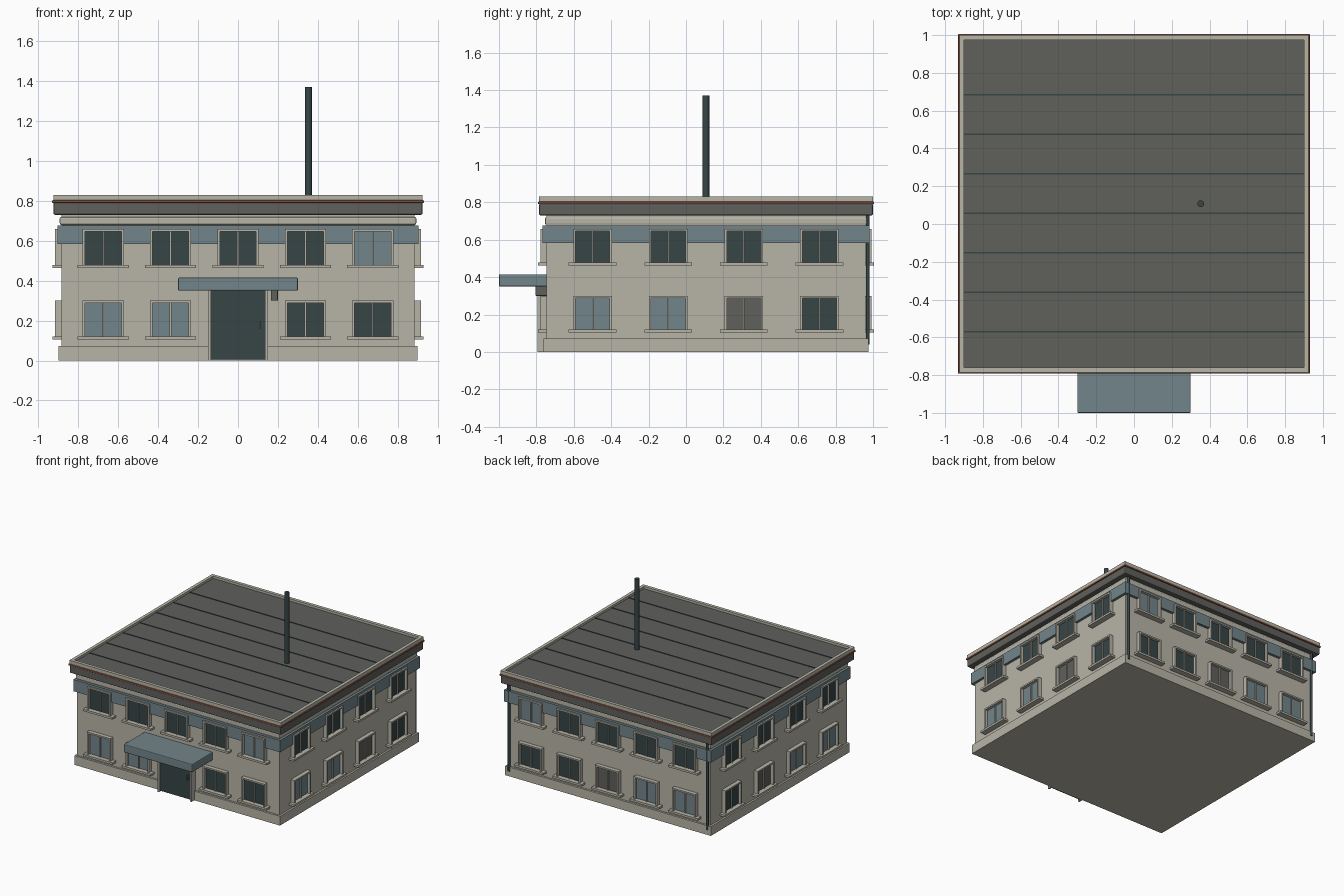
import bpy, bmesh, math
from mathutils import Matrix, Vector

if "Cube" in bpy.data.objects:
    bpy.data.objects.remove(bpy.data.objects["Cube"])

CY = 0.107            # the building body is set back behind the canopy
HX, HY = 0.885, 0.853  # half width and half depth of the walls


def mat(name, r, g, b):
    m = bpy.data.materials.new(name)
    m.diffuse_color = (r, g, b, 1)
    m.use_nodes = True
    m.node_tree.nodes["Principled BSDF"].inputs["Base Color"].default_value = m.diffuse_color
    return m


STONE = mat("warm stone", 0.478, 0.462, 0.39)
BLUE = mat("slate blue", 0.17, 0.235, 0.255)
DARK = mat("dark teal", 0.038, 0.06, 0.062)
GREY = mat("roof grey", 0.115, 0.118, 0.107)
RED = mat("rust red", 0.235, 0.085, 0.055)


def build(name, material, boxes, bevel=0):
    """One object from boxes (x0, x1, y0, y1, z0, z1, matrix)."""
    bm = bmesh.new()
    for x0, x1, y0, y1, z0, z1, M in boxes:
        T = Matrix.Translation(((x0 + x1) / 2, (y0 + y1) / 2, (z0 + z1) / 2))
        S = Matrix.Diagonal((x1 - x0, y1 - y0, z1 - z0, 1))
        bmesh.ops.create_cube(bm, size=1, matrix=M @ T @ S)
    me = bpy.data.meshes.new(name)
    bm.to_mesh(me)
    bm.free()
    me.materials.append(material)
    ob = bpy.data.objects.new(name, me)
    bpy.context.collection.objects.link(ob)
    if bevel:
        mod = ob.modifiers.new("bevel", 'BEVEL')
        mod.width, mod.segments = bevel, 2
    return ob


BODY = Matrix.Translation((0, CY, 0))
WORLD = Matrix.Identity(4)


def slab(grow, z0, z1):
    return (-HX - grow, HX + grow, -HY - grow, HY + grow, z0, z1, BODY)


def ring(outer, inner, z0, z1):
    X, Y, x, y = HX + outer, HY + outer, HX + inner, HY + inner
    return [(-X, X, -Y, -y, z0, z1, BODY), (-X, X, y, Y, z0, z1, BODY),
            (-X, -x, -y, y, z0, z1, BODY), (x, X, -y, y, z0, z1, BODY)]


def cylinder(name, material, x, y, r, z0, z1, sides=12):
    bpy.ops.mesh.primitive_cylinder_add(vertices=sides, radius=r, depth=z1 - z0,
                                        location=(x, y, (z0 + z1) / 2))
    ob = bpy.context.object
    ob.name = name
    ob.data.materials.append(material)
    bpy.ops.object.shade_smooth_by_angle(angle=math.radians(40))


# Stacked body: plinth, walls, moulding, eaves, stripe, parapet, roof
build("plinth", STONE, [slab(0.015, 0, 0.073)])
build("walls", STONE, [slab(0, 0.02, 0.74)])
build("moulding", STONE, [slab(0.008, 0.68, 0.72)], 0.008)
build("eaves", GREY, [slab(0.04, 0.73, 0.792)], 0.008)
build("eaves_stripe", RED, [slab(0.046, 0.79, 0.803)], 0.003)
build("parapet", STONE, ring(0.04, 0.015, 0.80, 0.83))
build("roof_deck", GREY, [slab(0.016, 0.795, 0.812)])
build("roof_seams", DARK, [(-0.9, 0.9, y - 0.004, y + 0.004, 0.808, 0.816, WORLD)
                           for y in [-0.57 + 0.209 * i for i in range(7)]])

# Windows: each wall is laid out in its own frame, u to the right, outward -y
FIVE = [-0.675, -0.338, 0, 0.338, 0.675]
FOUR = [-0.606, -0.202, 0.202, 0.606]
SIDES = [  # angle, wall distance, wall half width, columns, upper glass, lower glass
    (0, HY, HX, FIVE, "DDDDB", "BB-DD"),
    (90, HX, HY, FOUR, "DDDD", "BBGD"),
    (180, HY, HX, FIVE, "BDDDD", "DDGBB"),
    (-90, HX, HY, FOUR, "DDDD", "DGBB"),
]
surrounds, sills, band = [], [], []
glass = {"D": [], "B": [], "G": []}
HW, HH, BAR = 0.103, 0.091, 0.012  # window half width, half height, frame bar
for angle, d, half, cols, upper, lower in SIDES:
    M = BODY @ Matrix.Rotation(math.radians(angle), 4, 'Z')
    for zc, kinds in ((0.567, upper), (0.209, lower)):
        for u, k in zip(cols, kinds):
            if k == "-":
                continue
            a, b, z0, z1 = u - HW, u + HW, zc - HH, zc + HH
            out = -d - 0.032
            surrounds += [(a, a + BAR, out, -d, z0, z1, M),
                          (b - BAR, b, out, -d, z0, z1, M),
                          (a + BAR, b - BAR, out, -d, z1 - BAR, z1, M),
                          (u - 0.004, u + 0.004, -d - 0.018, -d, z0, z1 - BAR, M)]
            sills.append((u - 0.128, u + 0.128, -d - 0.045, -d, z0 - 0.013, z0 + 0.003, M))
            glass[k].append((a + BAR, b - BAR, -d - 0.009, -d, z0, z1 - BAR, M))
    # Blue band: thin strip over the windows, deeper panels between them
    e = half + 0.02
    band.append((-e, e, -d - 0.02, -d, 0.656, 0.676, M))
    edges = [-e] + [s for u in cols for s in (u - HW, u + HW)] + [e]
    for a, b in zip(edges[::2], edges[1::2]):
        band.append((a, b, -d - 0.02, -d, 0.583, 0.656, M))
build("window_surrounds", STONE, surrounds)
build("window_sills", STONE, sills)
build("dark_glass", DARK, glass["D"])
build("blue_glass", BLUE, glass["B"])
build("grey_glass", GREY, glass["G"])
build("blue_band", BLUE, band)

# Entrance: door, posts, handle, canopy and wall lamp
build("door", DARK, [(-0.137, 0.137, -0.775, -0.74, 0.004, 0.352, WORLD)])
build("door_posts", STONE, [(s * 0.143 - 0.007, s * 0.143 + 0.007, -0.795, -0.74, 0, 0.352, WORLD)
                            for s in (-1, 1)])
build("door_handle", GREY, [(0.105, 0.113, -0.795, -0.77, 0.16, 0.195, WORLD)])
build("canopy", BLUE, [(-0.30, 0.30, -1.0, -0.74, 0.35, 0.415, WORLD)], 0.006)
build("wall_lamp", GREY, [(0.165, 0.2, -0.805, -0.74, 0.30, 0.352, WORLD)], 0.004)

# Roof mast and rear downpipes
cylinder("roof_mast", DARK, 0.353, CY, 0.018, 0.80, 1.37, 16)
for side, x in (("left", -0.868), ("right", 0.868)):
    cylinder("downpipe_" + side, DARK, x, CY + HY + 0.012, 0.01, 0.04, 0.735)
